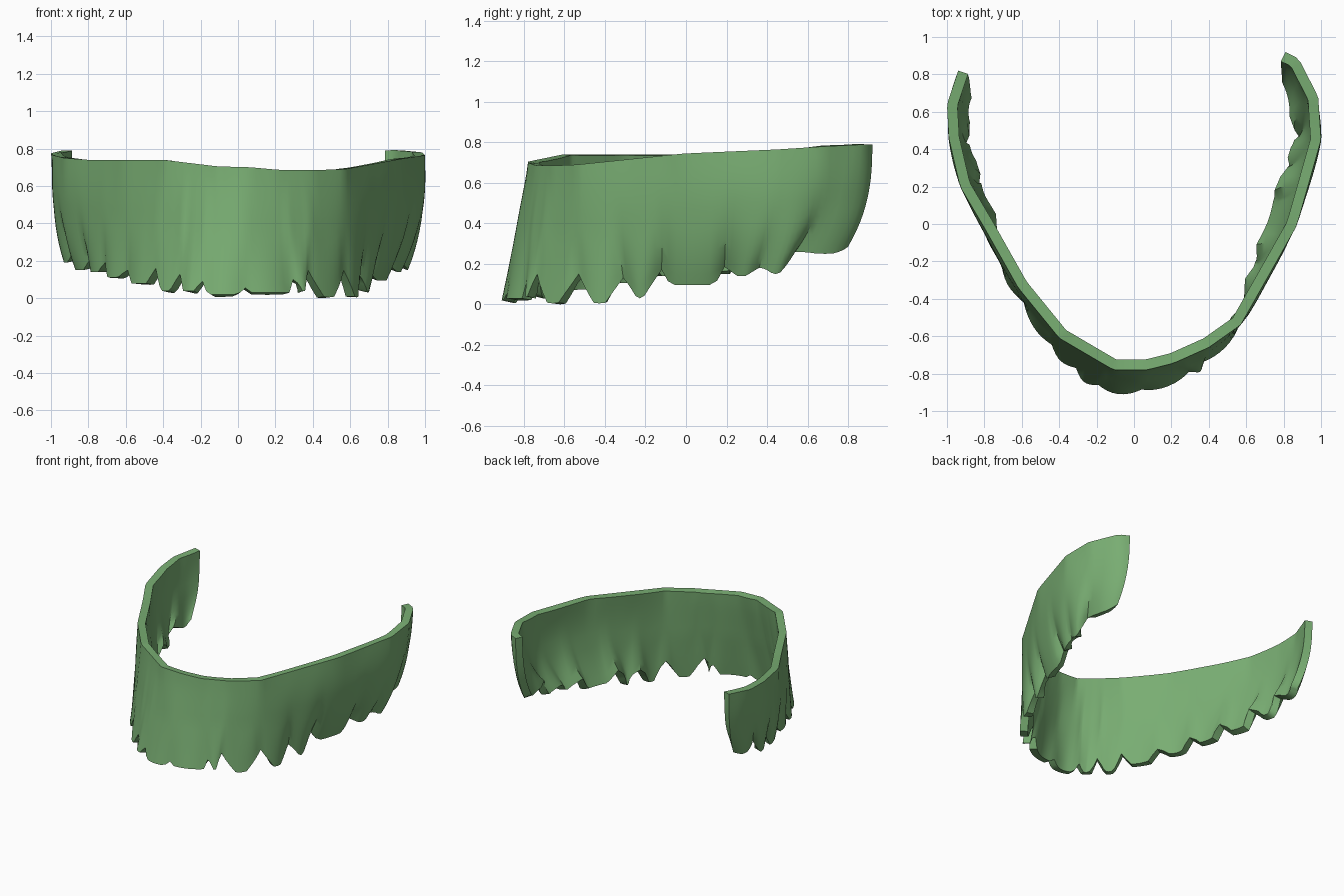
import bpy, math
from mathutils import Vector

if "Cube" in bpy.data.objects:
    bpy.data.objects.remove(bpy.data.objects["Cube"])

# Gaps between teeth along the lower edge, right end to left end:
# x, y, z of gap, then tip height and flatness of the following tooth
TEETH = [
    (0.82, 0.80, 0.285, 0.25, 1.3), (0.88, 0.54, 0.26, 0.15, 1.2),
    (0.87, 0.36, 0.18, 0.14, 1.4), (0.80, 0.19, 0.185, 0.095, 3.0),
    (0.705, -0.12, 0.17, 0.03, 1.2), (0.645, -0.31, 0.13, 0.005, 1.3),
    (0.565, -0.53, 0.15, 0.005, 1.3), (0.375, -0.735, 0.15, 0.04, 1.4),
    (0.295, -0.79, 0.10, 0.03, 4.0), (0.04, -0.885, 0.055, 0.02, 3.0),
    (-0.19, -0.86, 0.09, 0.04, 2.0), (-0.31, -0.77, 0.13, 0.04, 1.6),
    (-0.44, -0.645, 0.16, 0.08, 2.0), (-0.59, -0.42, 0.15, 0.11, 1.8),
    (-0.71, -0.20, 0.19, 0.14, 2.0), (-0.79, 0.04, 0.21, 0.15, 2.2),
    (-0.87, 0.28, 0.26, 0.19, 1.6), (-0.92, 0.50, 0.30, 0.26, 1.3),
    (-0.90, 0.71, 0.29, 0.28, 1.0)]

# Upper rim, right end to left end
RIM = [(0.81, 0.92, 0.79), (0.88, 0.885, 0.79), (0.985, 0.68, 0.78),
       (1.0, 0.45, 0.765), (0.87, -0.01, 0.745), (0.57, -0.54, 0.69),
       (0.40, -0.66, 0.685), (0.21, -0.745, 0.687), (0.07, -0.78, 0.70),
       (-0.11, -0.78, 0.705), (-0.40, -0.61, 0.74), (-0.62, -0.34, 0.74),
       (-0.80, -0.02, 0.74), (-0.93, 0.20, 0.75), (-0.99, 0.46, 0.765),
       (-1.0, 0.64, 0.775), (-0.94, 0.82, 0.79)]

STEPS, ROWS, WALL = 8, 12, 0.056


def catmull(a, b, c, d, t):
    return 0.5 * (2 * b + (c - a) * t + (2 * a - 5 * b + 4 * c - d) * t * t
                  + (3 * b - a - 3 * c + d) * t ** 3)


def angle(p):
    # Clockwise from +y, so it grows along the arch
    return math.atan2(p.x, p.y - 0.1) % (2 * math.pi)


def sample(points, keys, u):
    u = max(keys[0], min(keys[-1], u))
    for i in range(len(points) - 1):
        if u <= keys[i + 1]:
            return points[i].lerp(points[i + 1], (u - keys[i]) / (keys[i + 1] - keys[i]))
    return points[-1].copy()


# Lower edge: smooth arch with a scalloped tooth between each pair of gaps
gaps = [Vector(t[:3]) for t in TEETH]
last = len(gaps) - 1
arch, bulges = [], []
for i in range(last):
    a, b, c, d = (gaps[max(0, min(last, k))] for k in (i - 1, i, i + 1, i + 2))
    tip, flat = TEETH[i][3:]
    for s in range(STEPS):
        f = s / STEPS
        p = catmull(a, b, c, d, f)
        base = b.z + (c.z - b.z) * f
        p.z = base + (tip - base) * min(1, flat * (1 - abs(2 * f - 1)))
        arch.append(p)
        bulges.append(0.025 * math.sin(math.pi * f))
arch.append(gaps[-1])
bulges.append(0.0)

# Rim point above every column, matched by angle and stretched to meet at the ends
rim = [Vector(p) for p in RIM]
keys = [angle(p) for p in rim]
keys[0] -= 1e-4
count, reach = len(arch), 30
start_gap = keys[0] - angle(arch[0])
end_gap = keys[-1] - angle(arch[-1])
tops = []
for i, p in enumerate(arch):
    shift = start_gap * max(0, 1 - i / reach) + end_gap * max(0, 1 - (count - 1 - i) / reach)
    tops.append(sample(rim, keys, angle(p) + shift))


def smoothed(i):
    w = min(6, i, count - 1 - i)
    return sum(tops[i - w:i + w + 1], Vector()) / (2 * w + 1)


# Wall: loft from the lower edge to the rim, fading the tooth relief upward
verts, faces = [], []
for i, p in enumerate(arch):
    lo, hi = max(i - 4, 0), min(i + 4, count - 1)
    tangent = arch[hi] - arch[lo]
    out = Vector((-tangent.y, tangent.x, 0)).normalized()
    if out.dot(Vector((p.x, p.y - 0.5, 0))) < 0:
        out.negate()
    flare = 1.2 + 1.6 * min(1, abs(p.x))
    end_fade = min(1, i / 16, (count - 1 - i) / 16)
    soft = smoothed(i)
    for j in range(ROWS + 1):
        t = j / ROWS
        top = soft.lerp(tops[i], t ** 3)
        q = p.lerp(top, 1 - (1 - t) ** flare)
        q.z = p.z + (tops[i].z - p.z) * t
        q += out * bulges[i] * max(0, 1 - t / 0.5) ** 1.2
        q += out * 0.018 * end_fade * math.sin(math.pi * t)
        verts.append(q)
n = ROWS + 1
for i in range(count - 1):
    for j in range(ROWS):
        k = i * n + j
        faces.append((k, k + 1, k + n + 1, k + n))

mesh = bpy.data.meshes.new("dental_arch_shell")
mesh.from_pydata(verts, [], faces)
shell = bpy.data.objects.new("dental_arch_shell", mesh)
bpy.context.collection.objects.link(shell)
bpy.context.view_layer.objects.active = shell
shell.select_set(True)

# Wall thickness, grown inward
solid = shell.modifiers.new("thickness", 'SOLIDIFY')
solid.thickness = WALL
solid.offset = -1
bpy.ops.object.modifier_apply(modifier=solid.name)
bpy.ops.object.shade_smooth_by_angle(angle=math.radians(45))

# Green material
green = bpy.data.materials.new("green")
green.diffuse_color = (0.19, 0.42, 0.17, 1)
green.use_nodes = True
green.node_tree.nodes["Principled BSDF"].inputs["Base Color"].default_value = green.diffuse_color
mesh.materials.append(green)
